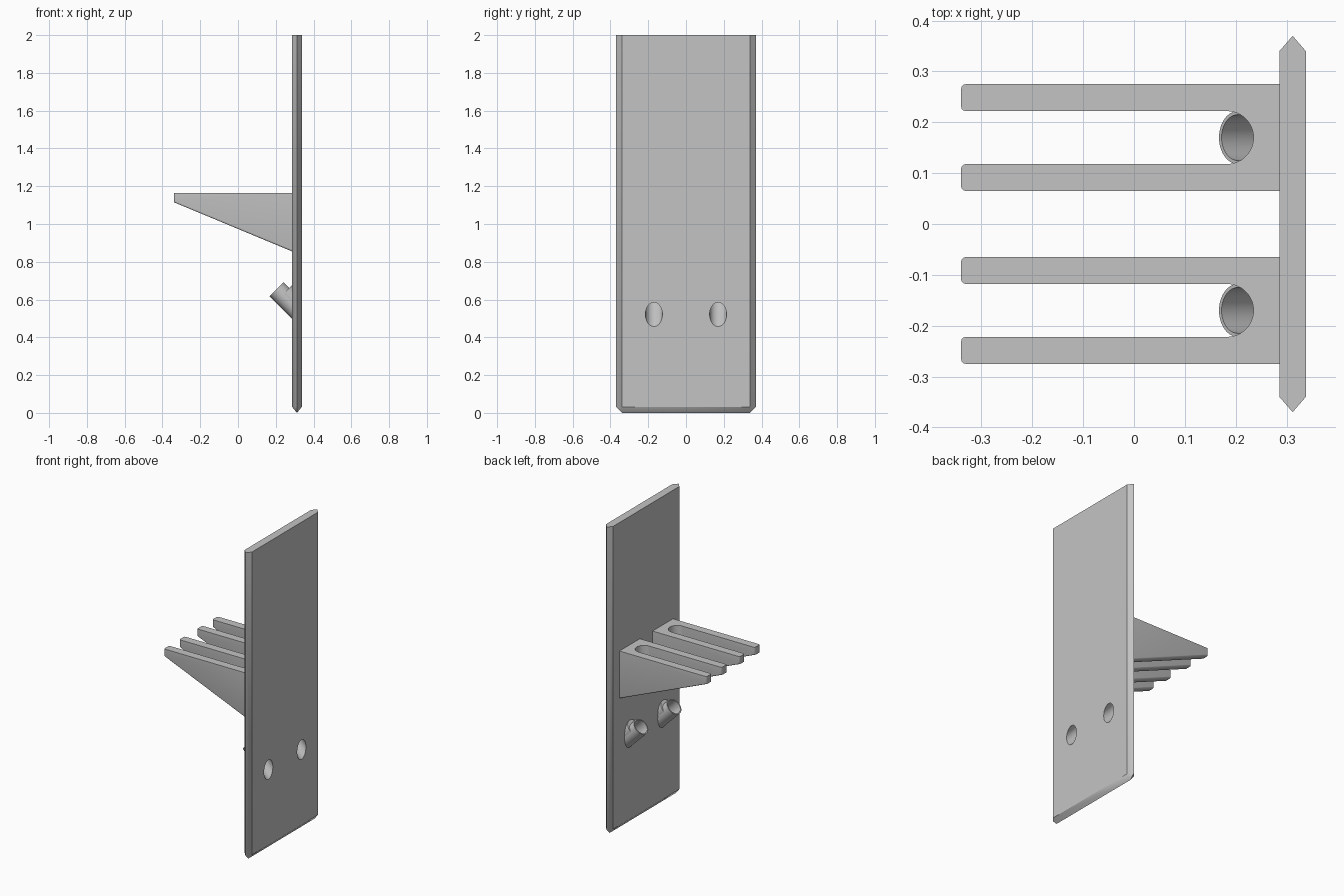
import bpy, bmesh, math
from mathutils import Vector, Matrix

cube = bpy.data.objects.get("Cube")
if cube:
    bpy.data.objects.remove(cube, do_unlink=True)

grey = bpy.data.materials.new("plain grey")
grey.use_nodes = True
grey.diffuse_color = (0.55, 0.55, 0.55, 1)
grey.node_tree.nodes["Principled BSDF"].inputs["Base Color"].default_value = grey.diffuse_color

PLATE_FRONT, PLATE_BACK, PLATE_MID = 0.286, 0.338, 0.312
TOP_Z = 1.165
SLOT_R, SLOT_X = 0.052, 0.183
UNIT_Y = 0.17


def finish(name, bm):
    bmesh.ops.recalc_face_normals(bm, faces=bm.faces[:])
    mesh = bpy.data.meshes.new(name)
    bm.to_mesh(mesh)
    bm.free()
    mesh.materials.append(grey)
    obj = bpy.data.objects.new(name, mesh)
    bpy.context.collection.objects.link(obj)
    return obj


def loft(bm, ring_a, ring_b):
    """Closed solid between two matching rings of points."""
    a = [bm.verts.new(p) for p in ring_a]
    b = [bm.verts.new(p) for p in ring_b]
    n = len(a)
    bm.faces.new(a)
    bm.faces.new(b)
    for i in range(n):
        j = (i + 1) % n
        bm.faces.new((a[i], a[j], b[j], b[i]))


def activate(obj):
    bpy.ops.object.select_all(action='DESELECT')
    obj.select_set(True)
    bpy.context.view_layer.objects.active = obj


def cut(obj, cutter):
    activate(obj)
    mod = obj.modifiers.new("bore", 'BOOLEAN')
    mod.operation, mod.solver, mod.object = 'DIFFERENCE', 'EXACT', cutter
    bpy.ops.object.modifier_apply(modifier=mod.name)


def smooth(obj):
    activate(obj)
    bpy.ops.object.shade_smooth_by_angle(angle=math.radians(35))


def slope_z(x):
    """Height of the sloping underside of a bracket."""
    return 0.855 + (PLATE_FRONT - x) * 0.416


# Back plate with pointed side and bottom edges
bm = bmesh.new()
for z in (0.032, 2.0):
    for s in (-1, 1):
        for x, y in ((PLATE_FRONT, 0.34), (PLATE_MID, 0.37), (PLATE_BACK, 0.34)):
            bm.verts.new((x, s * y, z))
for s in (-1, 1):
    bm.verts.new((PLATE_MID, s * 0.338, 0))
bmesh.ops.convex_hull(bm, input=bm.verts[:])
bmesh.ops.dissolve_limit(bm, angle_limit=0.01, verts=bm.verts[:], edges=bm.edges[:])
plate = finish("back_plate", bm)


def add_prong(name, y0, y1):
    profile = [(0.29, TOP_Z), (-0.34, TOP_Z), (-0.34, slope_z(-0.34)), (0.29, slope_z(0.29))]
    bm = bmesh.new()
    loft(bm, [(x, y0, z) for x, z in profile], [(x, y1, z) for x, z in profile])
    # round the long edges of the tip and the underside
    edges = []
    for e in bm.edges:
        a, b = (v.co for v in e.verts)
        is_long_edge = abs(a.y - b.y) < 1e-5
        if is_long_edge and min(a.x, b.x) < 0 and min(a.z, b.z) < TOP_Z - 0.01:
            edges.append(e)
    bmesh.ops.bevel(bm, geom=edges, offset=0.009, segments=3, profile=0.5, affect='EDGES')
    smooth(finish(name, bm))


def add_web(name, y):
    """Solid root between two prongs, with a rounded slot end."""
    plan = [(0.29, y - SLOT_R), (0.29, y + SLOT_R)]
    for i in range(25):
        t = math.pi / 2 - math.pi * i / 24
        plan.append((SLOT_X + SLOT_R * math.cos(t), y + SLOT_R * math.sin(t)))
    bm = bmesh.new()
    loft(bm, [(px, py, slope_z(px)) for px, py in plan], [(px, py, TOP_Z) for px, py in plan])
    smooth(finish(name, bm))


def add_tilted_pipe(bm, centre, radius):
    """Pipe at 45 degrees, its root trimmed inside the plate."""
    mouth, root = [], []
    across = Vector((1, 0, 1)).normalized()
    for i in range(48):
        t = math.tau * i / 48
        p = centre + across * radius * math.cos(t) + Vector((0, radius * math.sin(t), 0))
        run = 0.305 - p.x
        mouth.append(p)
        root.append(p + Vector((run, 0, -run)))
    loft(bm, mouth, root)


for side, s in (("left", 1), ("right", -1)):
    y = s * UNIT_Y
    # Two-pronged bracket
    add_prong(side + "_upper_prong", y + SLOT_R, y + SLOT_R + 0.053)
    add_prong(side + "_lower_prong", y - SLOT_R - 0.053, y - SLOT_R)
    add_web(side + "_bracket_web", y)

    # Bore shared by the tube, its collar and the plate
    bm = bmesh.new()
    place = Matrix.Translation((0.254, y, 0.605)) @ Matrix.Rotation(-math.pi / 4, 4, 'Y')
    bmesh.ops.create_cone(bm, cap_ends=True, segments=48, radius1=0.045, radius2=0.045,
                          depth=0.6, matrix=place)
    cutter = finish("bore_cutter", bm)
    cutter.hide_render = True

    # Tilted tube and the short raised collar at its root
    for part, centre in (("tube", (0.204, y, 0.655)), ("tube_collar", (0.249, y, 0.638))):
        bm = bmesh.new()
        add_tilted_pipe(bm, Vector(centre), 0.052)
        tube = finish(side + "_" + part, bm)
        cut(tube, cutter)
        smooth(tube)
    cut(plate, cutter)
    bpy.data.objects.remove(cutter, do_unlink=True)

smooth(plate)
